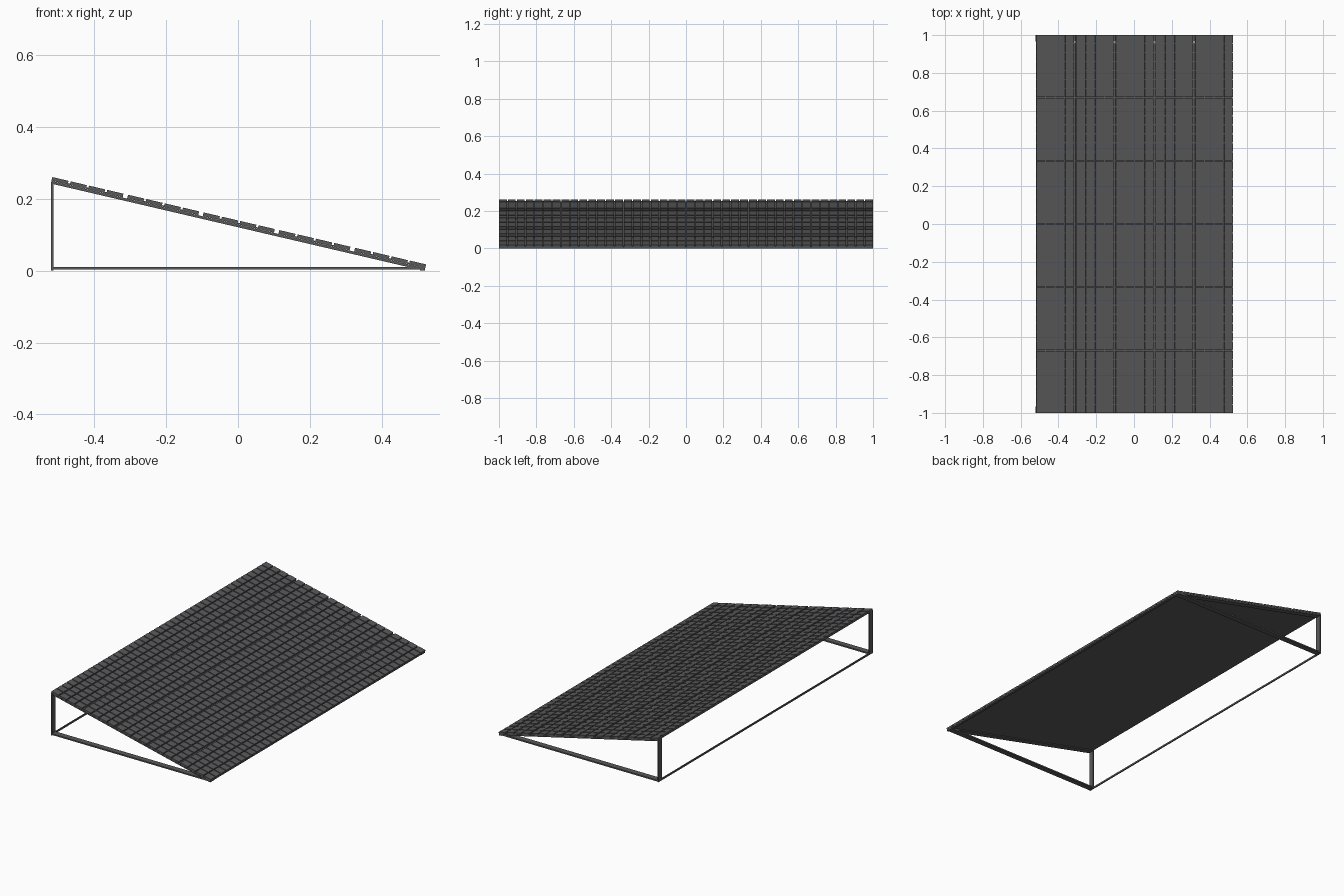
import bpy, bmesh, math
from mathutils import Matrix, Vector

if "Cube" in bpy.data.objects:
    bpy.data.objects.remove(bpy.data.objects["Cube"])

mat = bpy.data.materials.new("dark_grey")
mat.diffuse_color = (0.1, 0.1, 0.105, 1)
mat.use_nodes = True
mat.node_tree.nodes["Principled BSDF"].inputs["Base Color"].default_value = mat.diffuse_color

SLOPE = math.atan2(0.243, 1.04)
LENGTH = 1.04 / math.cos(SLOPE)
TILT = Matrix.Translation((0, 0, 0.1245)) @ Matrix.Rotation(SLOPE, 4, 'Y')


def boxes(name, items, frame=Matrix.Identity(4)):
    """One object made of axis-aligned boxes (centre, size) in a frame."""
    bm = bmesh.new()
    for centre, size in items:
        m = frame @ Matrix.Translation(centre) @ Matrix.Diagonal(Vector((*size, 1)))
        bmesh.ops.create_cube(bm, size=1, matrix=m)
    mesh = bpy.data.meshes.new(name)
    bm.to_mesh(mesh)
    bm.free()
    mesh.materials.append(mat)
    obj = bpy.data.objects.new(name, mesh)
    bpy.context.collection.objects.link(obj)
    return obj


# Triangular end frames
for side, y in (("front", -0.983), ("back", 0.983)):
    boxes(side + "_base_bar", [((0, y, 0.007), (1.04, 0.034, 0.008))])
    boxes(side + "_post", [((-0.517, y, 0.125), (0.006, 0.034, 0.244))])
    boxes(side + "_sloping_bar", [((0, y, 0), (LENGTH, 0.034, 0.007))], TILT)

# Long rails joining the frames
boxes("rear_rail", [((-0.517, 0, 0.005), (0.006, 2, 0.010))])
boxes("low_rail", [((0.512, 0, 0.003), (0.012, 2, 0.006))])

# Thin backing sheet under the panels
boxes("backing_sheet", [((0, -0.018, 0.003), (LENGTH, 1.96, 0.002))], TILT)

# Panels: 5 down the slope, 6 along the length, each with 4 x 7 raised cells
NX, NY, CX, CY = 5, 6, 4, 7
GAP_X, GAP_Y, GROOVE = 0.013, 0.006, 0.006
pitch_x = (LENGTH + GAP_X) / NX
pitch_y = (2 + GAP_Y) / NY
pw, pl = pitch_x - GAP_X, pitch_y - GAP_Y
cw, cl = (pw + GROOVE) / CX, (pl + GROOVE) / CY
for i in range(NX):
    for j in range(NY):
        px = (i - (NX - 1) / 2) * pitch_x
        py = (j - (NY - 1) / 2) * pitch_y
        items = [((px, py, 0.0065), (pw, pl, 0.004))]
        for a in range(CX):
            for b in range(CY):
                items.append(((px + (a - (CX - 1) / 2) * cw,
                               py + (b - (CY - 1) / 2) * cl, 0.0115),
                              (cw - GROOVE, cl - GROOVE, 0.007)))
        boxes(f"solar_panel_{i + 1}_{j + 1}", items, TILT)
